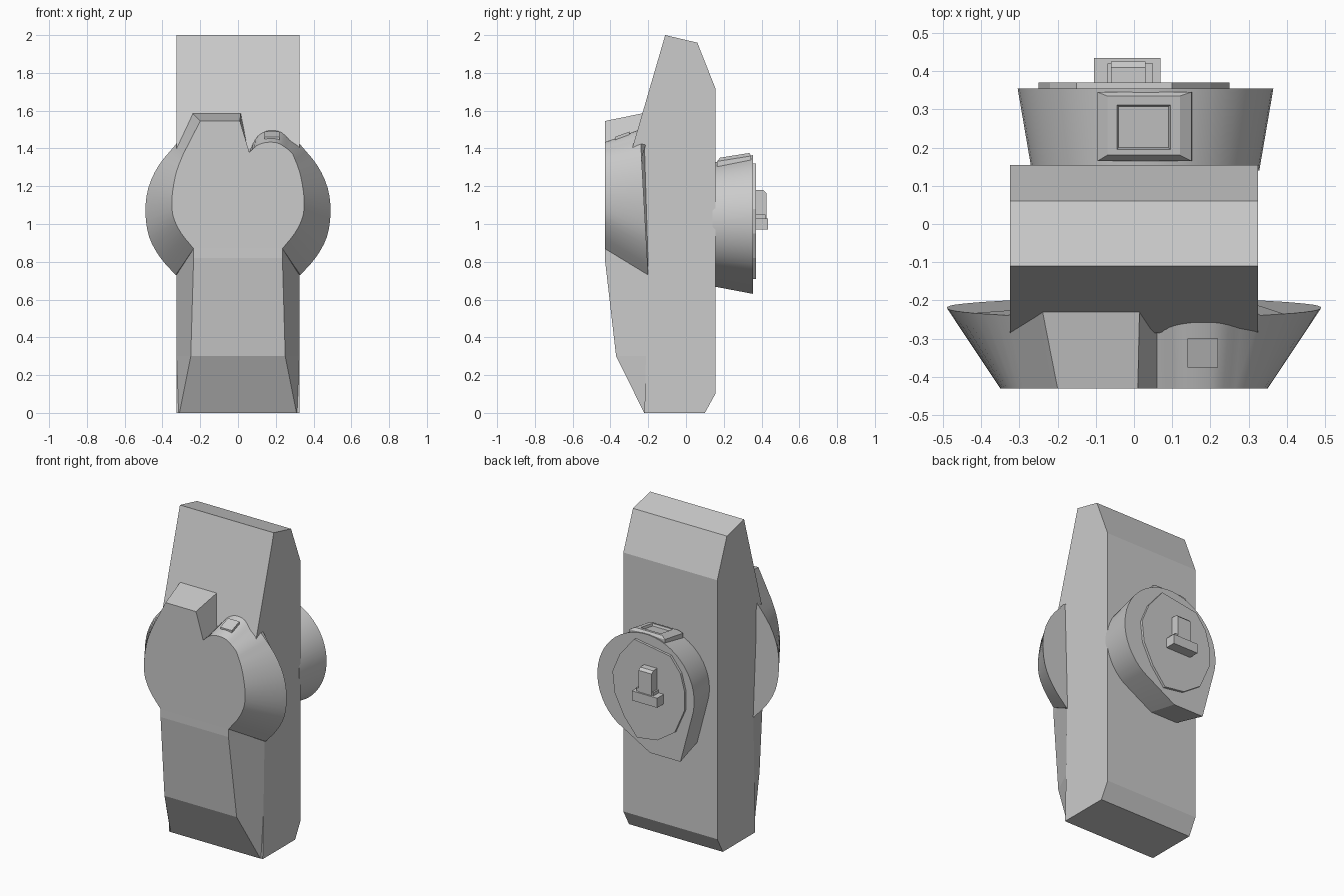
import bpy, bmesh, math
from mathutils import Vector

if "Cube" in bpy.data.objects:
    bpy.data.objects.remove(bpy.data.objects["Cube"])


def loft(name, loops, smooth=False):
    """Skin equal-length closed loops and cap both ends."""
    n = len(loops[0])
    verts = [v for loop in loops for v in loop]
    faces = [(k*n + i, k*n + (i+1) % n, (k+1)*n + (i+1) % n, (k+1)*n + i)
             for k in range(len(loops)-1) for i in range(n)]
    faces += [tuple(range(n))[::-1], tuple(range(len(verts)-n, len(verts)))]
    me = bpy.data.meshes.new(name)
    me.from_pydata(verts, [], faces)
    bm = bmesh.new()
    bm.from_mesh(me)
    bmesh.ops.recalc_face_normals(bm, faces=bm.faces)
    bm.to_mesh(me)
    bm.free()
    ob = bpy.data.objects.new(name, me)
    bpy.context.collection.objects.link(ob)
    if smooth:
        bpy.ops.object.select_all(action='DESELECT')
        ob.select_set(True)
        bpy.context.view_layer.objects.active = ob
        bpy.ops.object.shade_smooth_by_angle(angle=math.radians(25))
    return ob


def box(name, x0, x1, y0, y1, z0, z1):
    ring = [(x0, y0), (x1, y0), (x1, y1), (x0, y1)]
    return loft(name, [[(x, y, z) for x, y in ring] for z in (z0, z1)])


def curve(pts, steps=3):
    """Catmull-Rom refinement of an open run of 2D points."""
    p = [Vector(q) for q in pts]
    p = [2*p[0] - p[1]] + p + [2*p[-1] - p[-2]]
    out = []
    for a, b, c, d in zip(p, p[1:], p[2:], p[3:]):
        for s in range(steps):
            t = s / steps
            out.append(0.5*(2*b + (c-a)*t + (2*a-5*b+4*c-d)*t*t + (3*b-a-3*c+d)*t**3))
    return [tuple(v) for v in out + [p[-2]]]


def mirrored(pts):
    return [(-x, z) for x, z in reversed(pts)]


# Main upright body: side profile extruded across x
side = [(-.11, 2), (.06, 1.96), (.155, 1.72), (.155, .10), (.10, 0),
        (-.22, 0), (-.20, .73), (-.285, 1.4)]
loft("body", [[(x, y, z) for y, z in side] for x in (-.325, .325)])

# Lower front with chamfered sides: sections going up
sections = [(0, .315, -.219, .31, -.221), (.30, .325, -.212, .25, -.37),
            (.82, .325, -.20, .235, -.43), (.95, .325, -.20, .235, -.429)]
loft("lower_front", [[(-xb, -.10, z), (-xb, yb, z), (-xf, yf, z),
                      (xf, yf, z), (xb, yb, z), (xb, -.10, z)]
                     for z, xb, yb, xf, yf in sections])

# Flared front plate: round sides, square tab and small round bump on top
front_arc = curve([(-.235, .87), (-.30, .95), (-.34, 1.03), (-.35, 1.1),
                   (-.345, 1.18), (-.325, 1.28), (-.29, 1.37)])
back_arc = curve([(-.33, .73), (-.41, .82), (-.47, .93), (-.49, 1.06),
                  (-.475, 1.19), (-.42, 1.31), (-.33, 1.42)])
front_bump = curve([(.06, 1.38), (.10, 1.415), (.14, 1.43), (.18, 1.433),
                    (.22, 1.425), (.265, 1.395)])
back_bump = curve([(.06, 1.38), (.095, 1.47), (.135, 1.505), (.18, 1.516),
                   (.235, 1.505), (.285, 1.46)])
front = front_arc + [(-.20, 1.545), (.01, 1.545)] + front_bump + mirrored(front_arc)
back = back_arc + [(-.245, 1.592), (.015, 1.592)] + back_bump + mirrored(back_arc)


def rim_y(x, z):
    return -.20 if abs(x) < .30 else -.20 - .057*(z - .73)


loft("front_plate", [[(x, -.43, z) for x, z in front],
                     [(x, rim_y(x, z), z) for x, z in back]], True)

# Small raised button on the bump
loft("bump_button", [[(x, y, 1.433 + .37*(y + .43) + h) for x, y in
                      ((.14, -.375), (.22, -.375), (.22, -.30), (.14, -.30))]
                     for h in (-.02, .008)])

# Rear knob: round top, angular bottom, widening toward the back
arc = [(.03 + .335*math.cos(math.radians(a)), 1.03 + .335*math.sin(math.radians(a)))
       for a in range(-54, 199, 7)]
knob = arc + [(-.21, .63), (0, .63)]
loft("rear_knob", [[(.03 + (x-.03)*s, y, 1.0 + (z-1.0)*s) for x, z in knob]
                   for y, s in ((.14, .89), (.355, 1))], True)

# Raised plate on the knob face
plate = [(.10, 1.32), (-.15, 1.28), (-.22, 1.19), (-.25, 1.08), (-.25, .97), (-.18, .81),
         (-.06, .73), (.08, .71), (.17, .82), (.235, .95), (.25, 1.08), (.20, 1.2)]
loft("knob_plate", [[(x, y, z) for x, z in plate] for y in (.35, .37)])

# Tilted frame with a recessed square on top of the knob
def frame_ring(x0, x1, y0, y1, h):
    return [(x, y, 1.325 + .16*(y - .155) + h)
            for x, y in ((x0, y0), (x1, y0), (x1, y1), (x0, y1))]


loft("top_frame", [frame_ring(-.095, .155, .165, .345, -.06),
                   frame_ring(-.095, .15, .165, .345, .005),
                   frame_ring(-.07, .12, .18, .335, .022),
                   frame_ring(-.045, .095, .195, .312, .022),
                   frame_ring(-.04, .09, .20, .307, .008)])

# Stepped lever on the back
box("lever_base", -.105, .07, .36, .435, .97, 1.03)
box("lever_step", -.07, .05, .36, .42, 1.02, 1.05)
lever = [(.36, 1.0), (.425, 1.0), (.425, 1.165), (.41, 1.18), (.36, 1.18)]
loft("lever_upright", [[(x, y, z) for y, z in lever] for x in (-.06, .03)])
